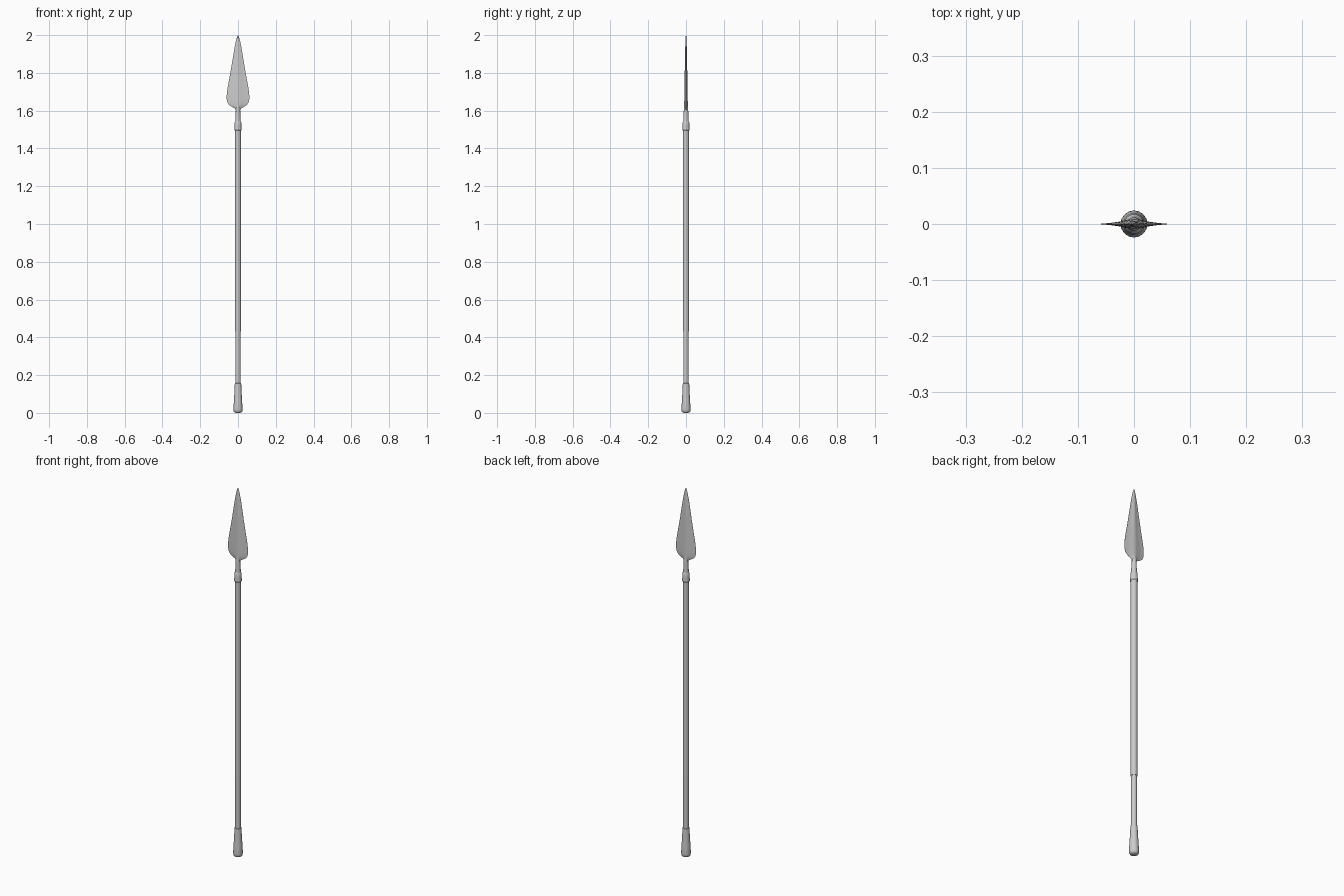
import bpy, bmesh, math

if "Cube" in bpy.data.objects:
    bpy.data.objects.remove(bpy.data.objects["Cube"])


def loft(name, rings, angle=35):
    """Skin a stack of closed rings and cap both ends."""
    bm = bmesh.new()
    loops = [[bm.verts.new(p) for p in ring] for ring in rings]
    n = len(loops[0])
    for a, b in zip(loops, loops[1:]):
        for i in range(n):
            j = (i + 1) % n
            bm.faces.new((a[i], a[j], b[j], b[i]))
    bm.faces.new(loops[0][::-1])
    bm.faces.new(loops[-1])
    bmesh.ops.recalc_face_normals(bm, faces=bm.faces)
    mesh = bpy.data.meshes.new(name)
    bm.to_mesh(mesh)
    bm.free()
    obj = bpy.data.objects.new(name, mesh)
    bpy.context.collection.objects.link(obj)
    bpy.ops.object.select_all(action='DESELECT')
    obj.select_set(True)
    bpy.context.view_layer.objects.active = obj
    bpy.ops.object.shade_smooth_by_angle(angle=math.radians(angle))
    return obj


def turned(name, profile, sides=20):
    """Round part from (radius, height) pairs."""
    return loft(name, [[(r * math.cos(2 * math.pi * i / sides),
                         r * math.sin(2 * math.pi * i / sides), z)
                        for i in range(sides)] for r, z in profile])


def blade_ring(w, t, z):
    """Hollow-ground section: thin edges, raised central rib."""
    quarter = [(1, 0.04), (0.7, 0.22), (0.4, 0.5), (0.18, 0.85), (0, 1)]
    top = quarter + [(-x, y) for x, y in quarter[-2::-1]]
    section = top + [(x, -y) for x, y in top[::-1]]
    return [(x * w, y * t, z) for x, y in section]


# Weighted foot of the shaft
turned("butt_cap", [(0.012, 0), (0.019, 0.003), (0.023, 0.009), (0.024, 0.02),
                    (0.022, 0.06), (0.019, 0.11), (0.017, 0.155), (0.0145, 0.157)])

# Wooden shaft, a little thicker in the upper part
turned("lower_shaft", [(0.014, 0.15), (0.014, 0.435)])
turned("upper_shaft", [(0.0158, 0.43), (0.0158, 1.5)])

# Collar and socket neck
turned("collar", [(0.016, 1.492), (0.0195, 1.498), (0.0175, 1.52),
                  (0.0175, 1.538), (0.0135, 1.546)])
turned("socket", [(0.0145, 1.54), (0.0125, 1.58), (0.0115, 1.61), (0.009, 1.64),
                  (0.004, 1.67)])

# Leaf-shaped blade: half width, half thickness, height
outline = [(0.012, 0.0105, 1.600), (0.017, 0.0103, 1.612), (0.033, 0.0100, 1.621),
           (0.048, 0.0097, 1.631), (0.056, 0.0094, 1.644), (0.060, 0.0090, 1.662),
           (0.0595, 0.0086, 1.685), (0.056, 0.0082, 1.715), (0.047, 0.0074, 1.765),
           (0.037, 0.0065, 1.82), (0.028, 0.0055, 1.875), (0.019, 0.0043, 1.93),
           (0.011, 0.003, 1.97), (0.006, 0.002, 1.988), (0.001, 0.0008, 2.0)]
loft("blade", [blade_ring(w, t, z) for w, t, z in outline])
